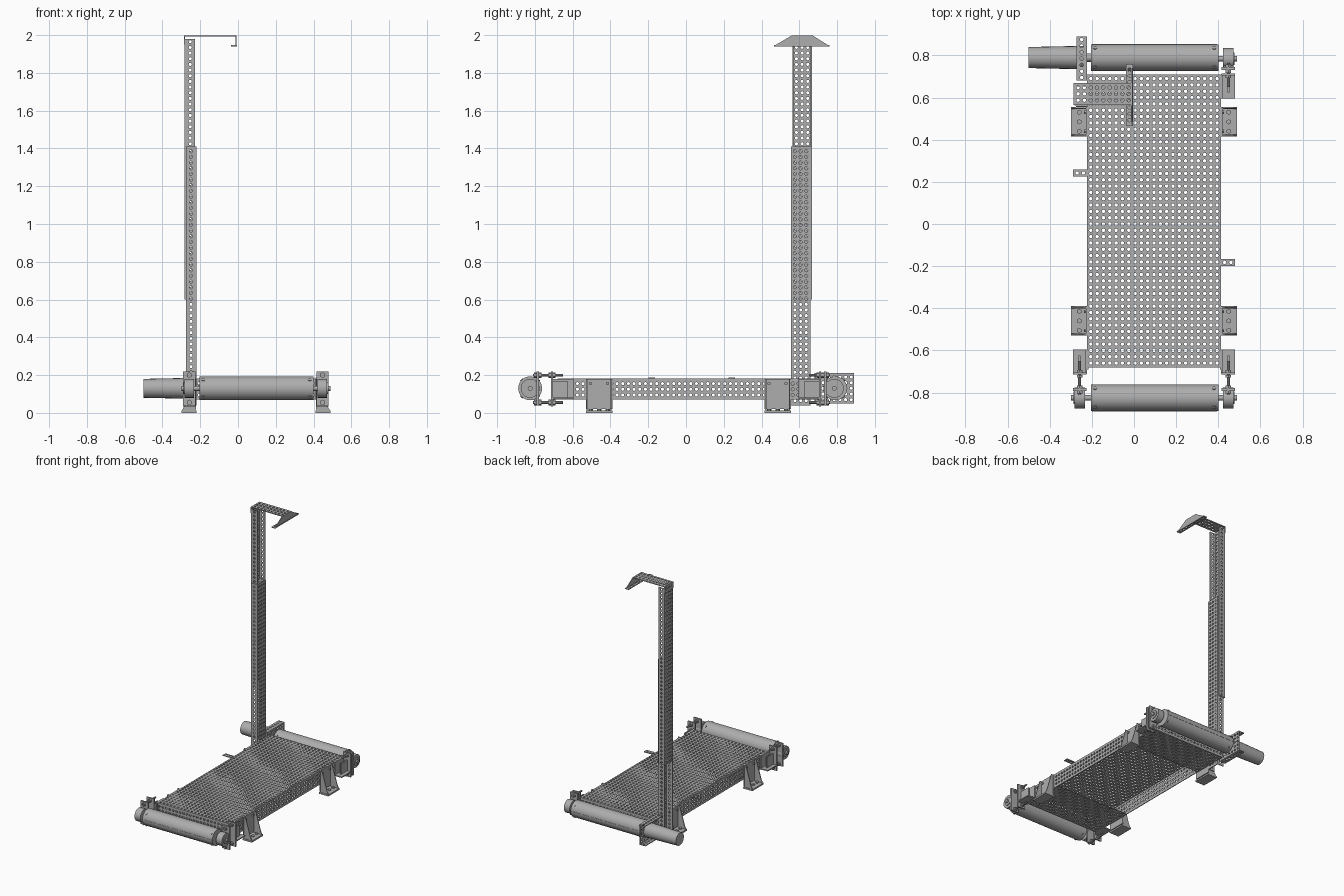
import bpy, bmesh, math
from mathutils import Vector, Matrix

cube = bpy.data.objects.get("Cube")
if cube:
    bpy.data.objects.remove(cube)

steel = bpy.data.materials.new("grey_steel")
steel.use_nodes = True
GREY = (0.42, 0.42, 0.42, 1)
steel.diffuse_color = GREY
steel.node_tree.nodes["Principled BSDF"].inputs["Base Color"].default_value = GREY

X, Y, Z = Vector((1, 0, 0)), Vector((0, 1, 0)), Vector((0, 0, 1))
MID, HALF = 0.095, 0.315      # deck centre line and half width
PITCH, HOLE = 0.03, 0.0085    # perforation spacing and radius
SHEET = 0.006


def finish(name, bm, smooth=False):
    bmesh.ops.recalc_face_normals(bm, faces=bm.faces)
    mesh = bpy.data.meshes.new(name)
    bm.to_mesh(mesh)
    bm.free()
    mesh.materials.append(steel)
    ob = bpy.data.objects.new(name, mesh)
    bpy.context.collection.objects.link(ob)
    if smooth:
        bpy.ops.object.select_all(action='DESELECT')
        bpy.context.view_layer.objects.active = ob
        ob.select_set(True)
        bpy.ops.object.shade_smooth_by_angle(angle=math.radians(35))
    return ob


def box(name, x, y, z):
    bm = bmesh.new()
    size = [abs(r[1] - r[0]) for r in (x, y, z)]
    centre = [(r[0] + r[1]) / 2 for r in (x, y, z)]
    bmesh.ops.create_cube(bm, size=1,
                          matrix=Matrix.Translation(centre) @ Matrix.Diagonal((*size, 1)))
    return finish(name, bm)


def rod(name, a, b, r, r2=None, sides=16):
    a, b = Vector(a), Vector(b)
    bm = bmesh.new()
    turn = (b - a).to_track_quat('Z', 'Y').to_matrix().to_4x4()
    bmesh.ops.create_cone(bm, cap_ends=True, segments=sides, radius1=r,
                          radius2=r if r2 is None else r2, depth=(b - a).length,
                          matrix=Matrix.Translation((a + b) / 2) @ turn)
    return finish(name, bm, sides > 6)


def prism(name, points, depth):
    """Extrude a polygon along a vector."""
    bm = bmesh.new()
    face = bm.faces.new([bm.verts.new(p) for p in points])
    ext = bmesh.ops.extrude_face_region(bm, geom=[face])
    bmesh.ops.translate(bm, vec=depth,
                        verts=[v for v in ext["geom"] if isinstance(v, bmesh.types.BMVert)])
    return finish(name, bm)


def panel(name, origin, u, v, lu, lv):
    """Perforated sheet spanned by u and v, with real holes."""
    def layout(length):
        n = int(length / PITCH + 0.01)
        m = (length - n * PITCH) / 2
        mids = [m + (i + 0.5) * PITCH for i in range(n)]
        edges = [0] + [m + i * PITCH for i in range(1, n)] + [length]
        return list(zip(edges, mids, edges[1:]))

    bm = bmesh.new()
    origin = Vector(origin)
    for u0, uc, u1 in layout(lu):
        for v0, vc, v1 in layout(lv):
            rim = [(u1, vc), (u1, v1), (uc, v1), (u0, v1),
                   (u0, vc), (u0, v0), (uc, v0), (u1, v0)]
            ring = [(uc + HOLE * math.cos(k * math.pi / 4),
                     vc + HOLE * math.sin(k * math.pi / 4)) for k in range(8)]
            out, inn = [[bm.verts.new(origin + u * a + v * b) for a, b in loop]
                        for loop in (rim, ring)]
            for k in range(8):
                j = (k + 1) % 8
                bm.faces.new((out[k], out[j], inn[j], inn[k]))
    bmesh.ops.remove_doubles(bm, verts=bm.verts, dist=0.0005)
    ob = finish(name, bm)
    mod = ob.modifiers.new("thickness", 'SOLIDIFY')
    mod.thickness = SHEET
    mod.offset = 0
    return ob


def out(side, d):
    """x at distance d outward from the deck edge on one side."""
    return MID + side * (HALF + d)


# Deck, bottom plates and cross webs
left_edge = MID - HALF
panel("deck", (left_edge, -0.68, 0.178), X, Y, 0.63, 1.39)
panel("front_bottom_plate", (left_edge, -0.675, 0.073), X, Y, 0.63, 0.33)
panel("back_bottom_plate", (left_edge, 0.435, 0.073), X, Y, 0.63, 0.27)
for name, y in (("front_cross_web", -0.677), ("back_cross_web", 0.707)):
    panel(name, (left_edge, y, 0.07), X, Z, 0.63, 0.11)


def leg(name, side, y):
    # Angle bracket with a foot plate, end gussets and bolts
    w = 0.07
    box(name + "_back", (out(side, 0.003), out(side, 0.009)), (y - w, y + w), (0.02, 0.18))
    box(name + "_foot", (out(side, 0.0), out(side, 0.08)), (y - w, y + w), (0, 0.012))
    for e in (-1, 1):
        ye = y + e * (w - 0.004)
        prism(name + "_gusset", [(out(side, 0.005), ye, 0.01), (out(side, 0.078), ye, 0.01),
              (out(side, 0.065), ye, 0.035), (out(side, 0.022), ye, 0.18),
              (out(side, 0.005), ye, 0.18)], Y * (-e * 0.006))
        rod(name + "_side_bolt", (out(side, 0.005), y + e * 0.045, 0.155),
            (out(side, 0.018), y + e * 0.045, 0.155), 0.009, sides=6)
    for k in (-1, 0, 1):
        rod(name + "_foot_bolt", (out(side, 0.04), y + k * 0.045, 0.01),
            (out(side, 0.04), y + k * 0.045, 0.02), 0.012, sides=6)


def take_up(name, side, end, axle, flange, plate):
    # Bracket on the beam, threaded rods, bearing flange and hub
    xs = (out(side, 0.005), out(side, 0.07))
    xc = out(side, 0.038)
    inner = plate - end * 0.115
    box(name + "_plate", xs, (plate - 0.005, plate + 0.005), (0.035, 0.22))
    box(name + "_beam_plate", (out(side, 0.003), out(side, 0.012)), (inner, plate), (0.07, 0.18))
    box(name + "_shelf", xs, (inner, plate), (0.073, 0.081))
    box(name + "_rib", (xc - 0.005, xc + 0.005), (inner + end * 0.03, plate), (0.08, 0.165))
    box(name + "_flange", xs, (flange - 0.007, flange + 0.007), (0.04, 0.22))
    box(name + "_neck", (out(side, 0.016), out(side, 0.06)), (axle, flange), (0.095, 0.165))
    rod(name + "_hub", (out(side, 0.012), axle, 0.13), (out(side, 0.062), axle, 0.13), 0.05, sides=24)
    rod(name + "_hub_cap", (out(side, 0.062), axle, 0.13), (out(side, 0.068), axle, 0.13), 0.03, sides=24)
    rod(name + "_axle", (out(side, -0.03), axle, 0.13), (out(side, 0.08), axle, 0.13), 0.013)
    for z in (0.055, 0.2):
        rod(name + "_stud", (xc, flange + end * 0.025, z), (xc, plate - end * 0.06, z), 0.007, sides=10)
        for y in (flange + end * 0.013, flange - end * 0.013, plate + end * 0.012, plate - end * 0.012):
            rod(name + "_nut", (xc, y - 0.006, z), (xc, y + 0.006, z), 0.015, sides=6)


for side, word in ((-1, "right"), (1, "left")):
    panel(word + "_side_beam", (out(side, 0), -0.69, 0.07), Y, Z, 1.4, 0.11)
    leg(word + "_front_leg", side, -0.46)
    leg(word + "_back_leg", side, 0.485)
    take_up(word + "_front_take_up", side, -1, -0.825, -0.785, -0.71)
    y = -0.182 * side + (0.06 if side < 0 else 0)
    panel(word + "_tab", (min(out(side, 0), out(side, 0.07)), y - 0.017, 0.185), X, Y, 0.07, 0.034)
take_up("left_back_take_up", 1, 1, 0.785, 0.738, 0.71)


def roller(name, y, face):
    # Drum with end rims and a ring of small bolts
    rod(name, (-0.205, y, 0.13), (0.4, y, 0.13), 0.063, sides=40)
    for x in (-0.185, 0.38):
        for k in range(4):
            a = math.pi / 4 + k * math.pi / 2
            d = Vector((0, math.cos(a), math.sin(a)))
            c = Vector((x, y, 0.13))
            rod(name + "_bolt", c + d * 0.058, c + d * 0.067, 0.009, sides=10)
    box(name + "_seam_strip", (-0.2, 0.395), (y + face * 0.06, y + face * 0.0645), (0.127, 0.133))


roller("front_roller", -0.825, -1)
roller("back_roller", 0.79, 1)

# Motor and its channel mount
rod("motor", (-0.5, 0.79, 0.13), (-0.225, 0.79, 0.13), 0.05, 0.056, sides=20)
rod("motor_shaft", (-0.24, 0.79, 0.13), (-0.2, 0.79, 0.13), 0.02)
panel("motor_mount_web", (-0.225, 0.68, 0.05), Y, Z, 0.21, 0.16)
for z in (0.053, 0.207):
    panel("motor_mount_flange", (-0.272, 0.68, z), X, Y, 0.047, 0.21)

# Mast made of two facing channels that overlap in the middle
for name, web, x0, y0, z0, h in (("lower_mast", -0.223, -0.275, 0.555, 0.04, 1.37),
                                 ("upper_mast", -0.279, -0.279, 0.563, 0.6, 1.38)):
    panel(name + "_web", (web, y0, z0), Y, Z, 0.103, h)
    for y in (y0 + 0.003, y0 + 0.1):
        panel(name + "_flange", (x0, y, z0), X, Z, 0.052, h)

# Arm on top of the mast with a flared end bracket
panel("top_arm", (-0.283, 0.565, 1.996), X, Y, 0.275, 0.105)
panel("arm_lip", (-0.283, 0.565, 1.95), Y, Z, 0.105, 0.048)
prism("end_bracket", [(-0.008, 0.47, 1.945), (-0.008, 0.755, 1.945),
                      (-0.008, 0.67, 1.998), (-0.008, 0.56, 1.998)], X * -0.006)
panel("end_bracket_foot", (-0.037, 0.465, 1.944), X, Y, 0.032, 0.295)
